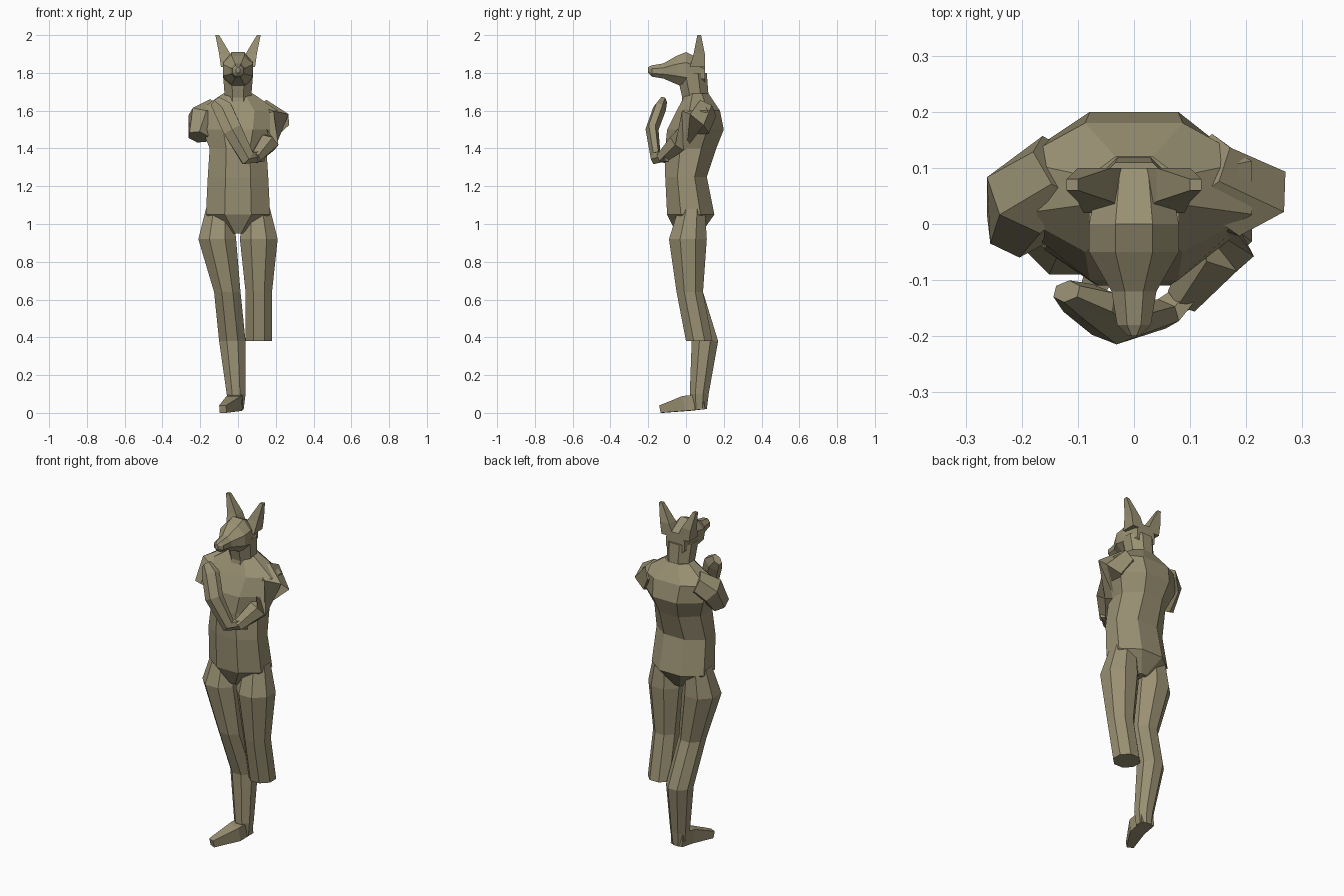
import bpy, bmesh, math
from mathutils import Vector

cube = bpy.data.objects.get("Cube")
if cube:
    bpy.data.objects.remove(cube, do_unlink=True)

RIGHTWARD, BACKWARD, UPWARD = Vector((1, 0, 0)), Vector((0, 1, 0)), Vector((0, 0, 1))

# One olive stone for the whole statue
stone = bpy.data.materials.new("olive stone")
stone.use_nodes = True
stone.diffuse_color = (0.32, 0.28, 0.17, 1)
shader = stone.node_tree.nodes["Principled BSDF"]
shader.inputs["Base Color"].default_value = stone.diffuse_color


def loft(name, sections, sides=8):
    """Skin flat-faced rings; each section is (centre, half width, half depth)."""
    bm = bmesh.new()
    step = math.tau / sides
    reach = 1 / math.cos(step / 2)
    rings = []
    for centre, width, depth in sections:
        angles = [step * (index + 0.5) for index in range(sides)]
        rings.append([bm.verts.new(centre + reach * (width * math.cos(angle) + depth * math.sin(angle)))
                      for angle in angles])
    for lower, upper in zip(rings, rings[1:]):
        for index in range(sides):
            before = index - 1
            bm.faces.new((lower[before], lower[index], upper[index], upper[before]))
    bm.faces.new(rings[0])
    bm.faces.new(rings[-1])
    bmesh.ops.recalc_face_normals(bm, faces=bm.faces)
    mesh = bpy.data.meshes.new(name)
    bm.to_mesh(mesh)
    bm.free()
    mesh.materials.append(stone)
    statue_part = bpy.data.objects.new(name, mesh)
    bpy.context.collection.objects.link(statue_part)


def body(name, stations, along, across):
    """Symmetric mass from stations of (position, half width, near, far)."""
    loft(name, [(along * position + across * (near + far) / 2,
                 RIGHTWARD * half, across * (far - near) / 2)
                for position, half, near, far in stations])


def column(name, joints, sides=8, depth=1.0):
    """Upright limb with level rings; joints are (x, y, z, radius)."""
    loft(name, [(Vector(place), RIGHTWARD * radius, BACKWARD * radius * depth)
                for *place, radius in joints], sides)


def tube(name, joints, hint, sides=6, depth=1.0):
    """Bent limb with rings square to its path; depth is measured along hint."""
    places = [Vector(place) for *place, radius in joints]
    sections = []
    for index, (*place, radius) in enumerate(joints):
        following = places[min(index + 1, len(places) - 1)]
        along = (following - places[max(index - 1, 0)]).normalized()
        side = along.cross(hint).normalized()
        sections.append((places[index], side * radius, side.cross(along) * radius * depth))
    loft(name, sections, sides)


# Torso with broad rounded back, narrow waist and tapered groin
body("torso", [
    (0.95, 0.04, -0.05, 0.08),
    (1.05, 0.17, -0.1, 0.15),
    (1.25, 0.16, -0.11, 0.11),
    (1.4, 0.15, -0.11, 0.16),
    (1.5, 0.19, -0.1, 0.2),
    (1.6, 0.21, -0.05, 0.18),
    (1.69, 0.08, 0, 0.12)], UPWARD, BACKWARD)

# Neck and head with long muzzle
column("neck", [(0, 0.05, 1.6, 0.08), (0, 0.05, 1.67, 0.07), (0, 0.03, 1.8, 0.08)])
body("head", [
    (0.1, 0.06, 1.73, 1.86),
    (0, 0.08, 1.72, 1.91),
    (-0.05, 0.08, 1.74, 1.89),
    (-0.12, 0.04, 1.77, 1.85),
    (-0.18, 0.03, 1.78, 1.84),
    (-0.2, 0.01, 1.8, 1.83)], BACKWARD, UPWARD)


def leg(name, side, knee_x, knee_y, shin=()):
    """Thigh from hip to knee, with an optional shin below."""
    hip_x = side * 0.11
    column(name, [
        (side * 0.1, 0.03, 1.08, 0.07),
        (hip_x, 0.01, 0.92, 0.1),
        ((hip_x + 2 * knee_x) / 3, 0.02, 0.64, 0.07),
        (knee_x, knee_y, 0.38, 0.07), *shin])


# Broken left leg, and whole right leg with its foot
leg("left_leg", 1, 0.11, 0.07)
leg("right_leg", -1, -0.03, 0.1, [(-0.01, 0.07, 0.1, 0.05), (-0.01, 0.07, 0.02, 0.04)])
tube("right_foot", [(-0.01, 0.1, 0.06, 0.04), (-0.02, 0, 0.05, 0.04),
                    (-0.08, -0.13, 0.02, 0.02)], UPWARD, sides=4)

# Pointed ears, and shoulders that carry the arms
for side, label in ((1, "left"), (-1, "right")):
    column(label + "_ear", [(side * 0.05, 0.06, 1.83, 0.04), (side * 0.07, 0.07, 1.9, 0.03),
                            (side * 0.11, 0.07, 2, 0.01)], sides=4)

# Left arm folded, with a thin forearm and raised hand before the chest
tube("left_upper_arm", [(0.12, 0.1, 1.6, 0.06), (0.19, 0.05, 1.54, 0.08),
                        (0.16, -0.04, 1.43, 0.05), (0.09, -0.13, 1.35, 0.03)],
     BACKWARD + UPWARD)
tube("left_forearm", [(0.13, -0.1, 1.36, 0.03), (0.05, -0.16, 1.35, 0.04),
                      (-0.03, -0.18, 1.5, 0.05), (-0.08, -0.14, 1.61, 0.05),
                      (-0.12, -0.12, 1.65, 0.03)], BACKWARD, depth=0.6)

# Right arm, broken off above the elbow
tube("right_arm", [(-0.13, 0.1, 1.6, 0.06), (-0.19, 0.05, 1.56, 0.07),
                   (-0.21, -0.01, 1.46, 0.05)], BACKWARD)
